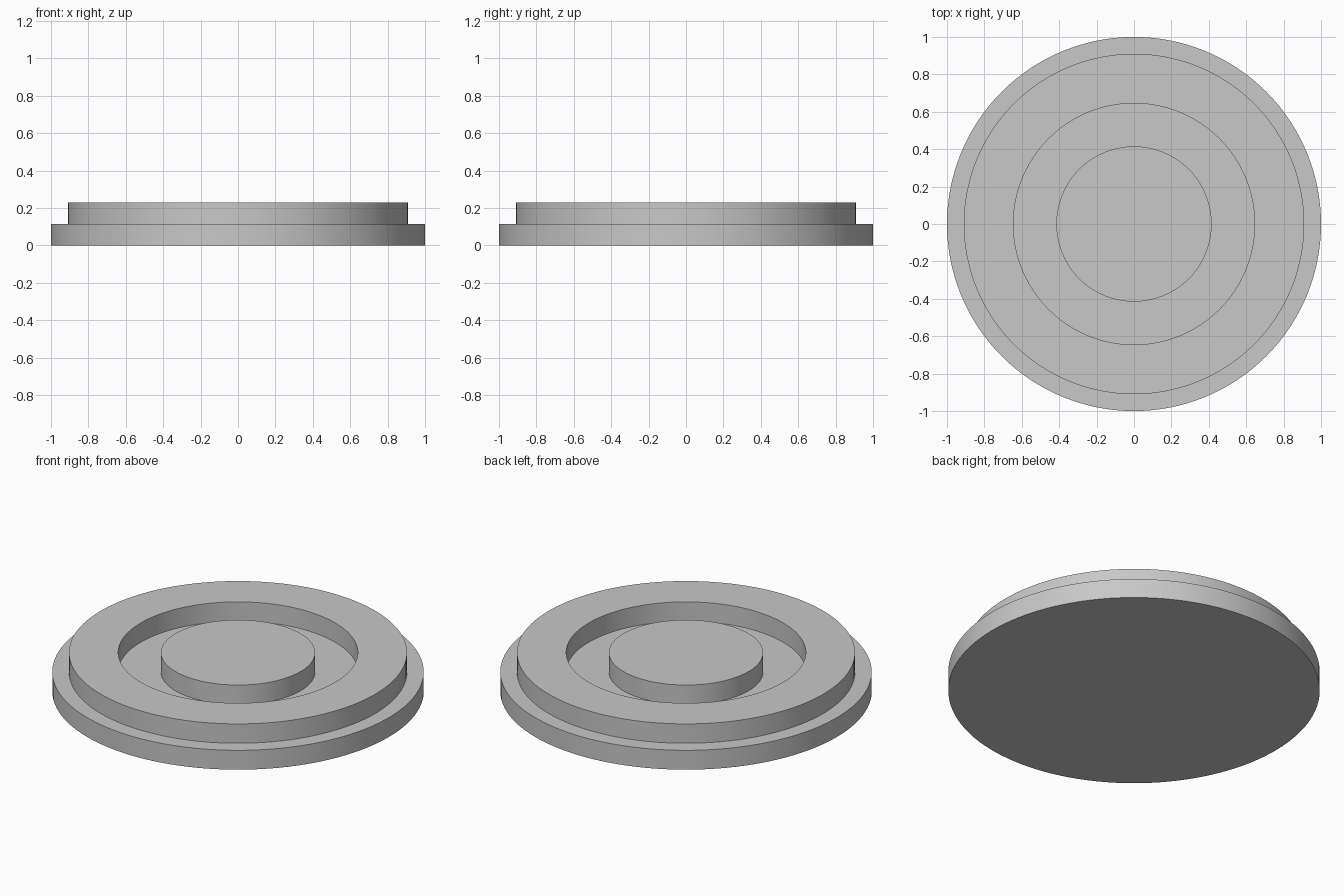
import bpy
import bmesh
from math import radians, tau

if "Cube" in bpy.data.objects:
    bpy.data.objects.remove(bpy.data.objects["Cube"], do_unlink=True)

SEGMENTS = 128
FLOOR, TOP = 0.115, 0.23       # groove floor and upper level
BASE_R, RING_OUT, RING_IN, HUB_R = 1.0, 0.91, 0.645, 0.415

# Single plain grey finish
grey = bpy.data.materials.new("plain grey")
grey.use_nodes = True
colour = (0.58, 0.58, 0.58, 1)
grey.diffuse_color = colour
grey.node_tree.nodes["Principled BSDF"].inputs["Base Color"].default_value = colour


def lathe(name, profile):
    """Turn a (radius, height) profile around the z axis."""
    bm = bmesh.new()
    verts = [bm.verts.new((r, 0, z)) for r, z in profile]
    edges = [bm.edges.new(pair) for pair in zip(verts, verts[1:])]
    bmesh.ops.spin(bm, geom=verts + edges, cent=(0, 0, 0), axis=(0, 0, 1),
                   angle=tau, steps=SEGMENTS, use_merge=True)
    bmesh.ops.remove_doubles(bm, verts=bm.verts, dist=0.0001)
    bmesh.ops.recalc_face_normals(bm, faces=bm.faces)
    mesh = bpy.data.meshes.new(name)
    bm.to_mesh(mesh)
    bm.free()
    mesh.materials.append(grey)
    obj = bpy.data.objects.new(name, mesh)
    bpy.context.collection.objects.link(obj)
    bpy.ops.object.select_all(action='DESELECT')
    obj.select_set(True)
    bpy.context.view_layer.objects.active = obj
    bpy.ops.object.shade_smooth_by_angle(angle=radians(30))
    return obj


# Stepped disc: wide base, raised ring, groove and central hub in one turned body
lathe("stepped_disc", [
    (0, 0), (BASE_R, 0), (BASE_R, FLOOR),
    (RING_OUT, FLOOR), (RING_OUT, TOP),
    (RING_IN, TOP), (RING_IN, FLOOR),
    (HUB_R, FLOOR), (HUB_R, TOP), (0, TOP),
])
